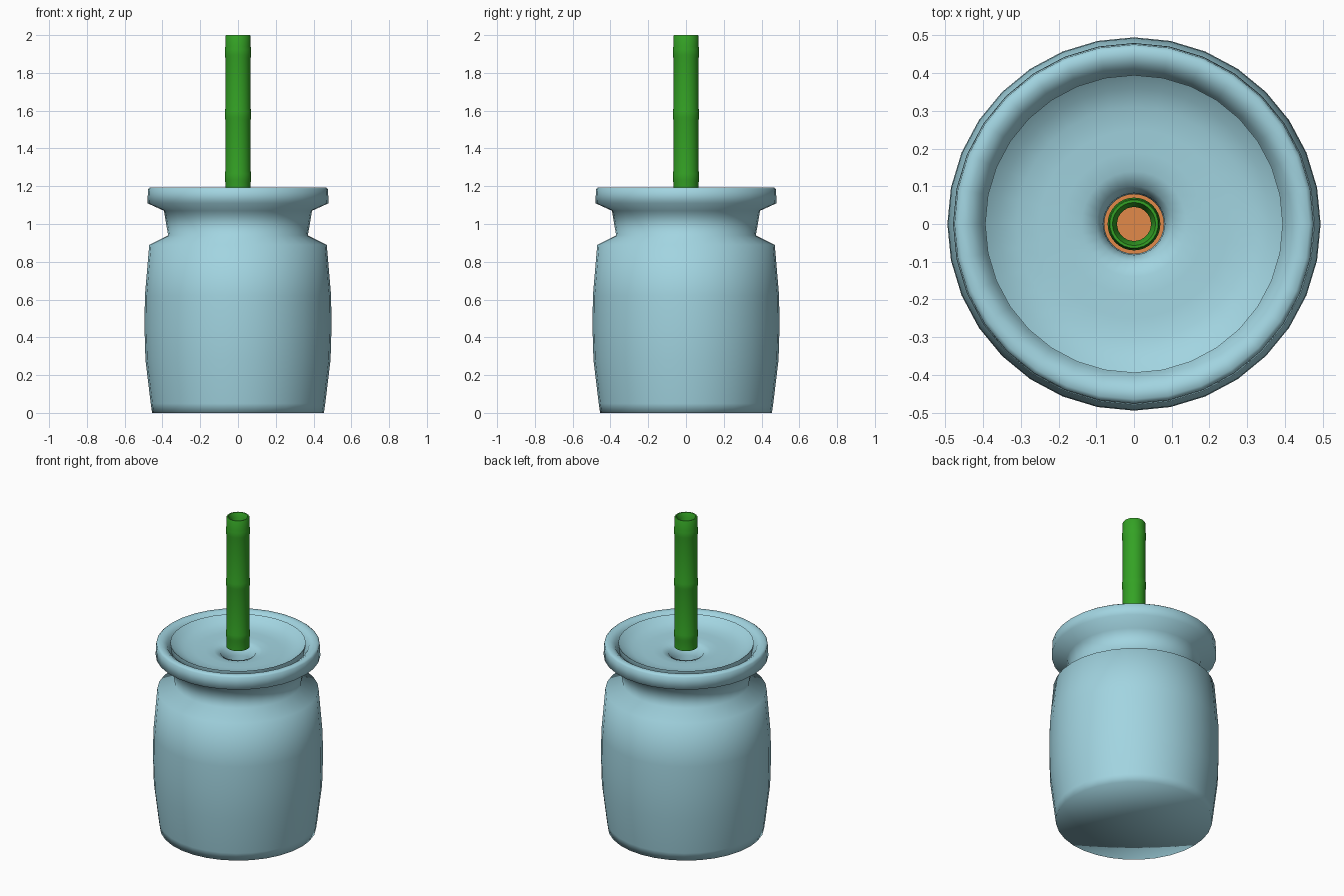
import bpy, bmesh, math

if "Cube" in bpy.data.objects:
    bpy.data.objects.remove(bpy.data.objects["Cube"], do_unlink=True)


def material(name, rgb):
    m = bpy.data.materials.new(name)
    m.use_nodes = True
    m.diffuse_color = (*rgb, 1)
    m.node_tree.nodes["Principled BSDF"].inputs["Base Color"].default_value = (*rgb, 1)
    return m


def lathe(name, profile, mat, segments=32, closed=False, sharp=50):
    """Spin an (r, z) profile around the z axis; r = 0 makes a pole."""
    bm = bmesh.new()
    rings = []
    for r, z in profile:
        if r == 0:
            rings.append([bm.verts.new((0, 0, z))] * segments)
        else:
            angles = [math.tau * i / segments for i in range(segments)]
            rings.append([bm.verts.new((r * math.cos(a), r * math.sin(a), z)) for a in angles])
    pairs = list(zip(rings, rings[1:]))
    if closed:
        pairs.append((rings[-1], rings[0]))
    for a, b in pairs:
        for i in range(segments):
            j = (i + 1) % segments
            corners = list(dict.fromkeys((a[i], a[j], b[j], b[i])))
            bm.faces.new(corners)
    bmesh.ops.recalc_face_normals(bm, faces=bm.faces)
    mesh = bpy.data.meshes.new(name)
    bm.to_mesh(mesh)
    bm.free()
    mesh.materials.append(mat)
    ob = bpy.data.objects.new(name, mesh)
    bpy.context.collection.objects.link(ob)
    bpy.ops.object.select_all(action="DESELECT")
    ob.select_set(True)
    bpy.context.view_layer.objects.active = ob
    bpy.ops.object.shade_smooth_by_angle(angle=math.radians(sharp))
    return ob


blue = material("pale blue glaze", (0.36, 0.66, 0.75))
green = material("bamboo green", (0.034, 0.36, 0.018))
orange = material("orange drink", (0.76, 0.255, 0.067))

# Jar: flat base, bulging wall, pinched neck, flared lip, hollow inside
lathe("jar", [
    (0, 0), (0.455, 0), (0.462, 0.05),
    (0.49, 0.28), (0.495, 0.45), (0.493, 0.62), (0.47, 0.89),
    (0.37, 0.94), (0.392, 1.07), (0.48, 1.11), (0.476, 1.185),
    (0.465, 1.194), (0.44, 1.194), (0.415, 1.178), (0.4, 1.15),
    (0.36, 1.06), (0.34, 0.94), (0.43, 0.86), (0.45, 0.5),
    (0.43, 0.04), (0, 0.04),
], blue, sharp=180)

# Lid: dish that funnels into a round hole under the straw
lathe("lid", [
    (0.39, 1.13), (0.395, 1.19), (0.36, 1.164), (0.31, 1.146),
    (0.25, 1.141), (0.19, 1.14), (0.14, 1.136), (0.1, 1.122),
    (0.082, 1.07), (0.079, 1.0), (0.09, 1.0), (0.13, 1.08), (0.33, 1.1),
], blue, closed=True, sharp=60)

# Drink surface inside the jar
lathe("drink", [(0, 0.92), (0.345, 0.92), (0.345, 0.9), (0, 0.9)], orange)

# Straw: hollow bamboo tube with slightly raised joints, standing in the funnel
straw = [(0.067, 1.165)]
for z in (1.25, 1.58, 1.91):
    straw += [(0.067, z - 0.03), (0.07, z - 0.015), (0.07, z + 0.015), (0.067, z + 0.03)]
straw += [(0.067, 1.995), (0.064, 2.0), (0.057, 2.0), (0.045, 1.97), (0.045, 1.165)]
lathe("straw", straw, green, closed=True)
